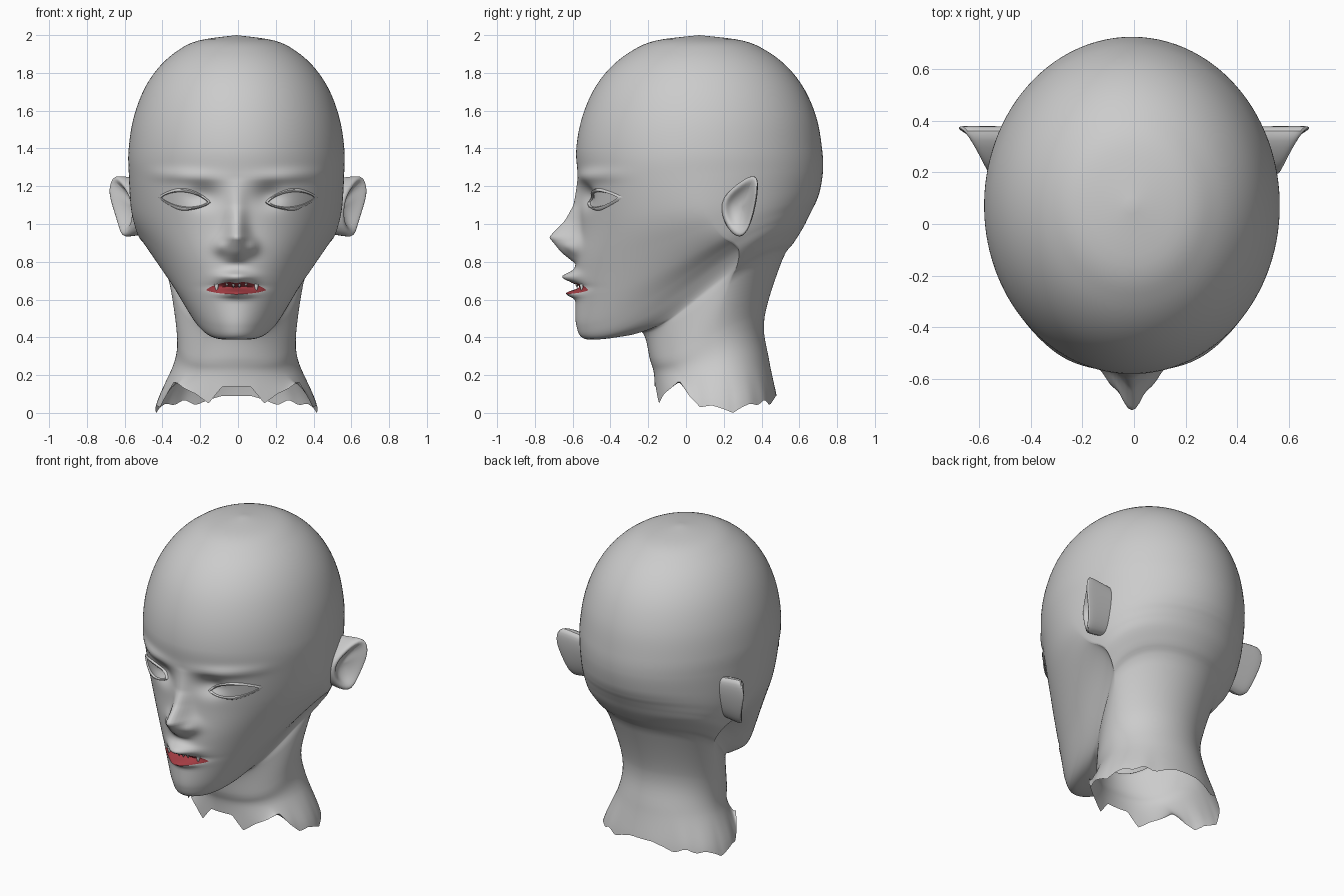
import bpy, bmesh, math
from mathutils import Vector
from mathutils.bvhtree import BVHTree

if "Cube" in bpy.data.objects:
    bpy.data.objects.remove(bpy.data.objects["Cube"])

CX = -0.008  # the face sits slightly off the centre line


def material(name, rgb):
    m = bpy.data.materials.new(name)
    m.diffuse_color = (*rgb, 1)
    m.use_nodes = True
    m.node_tree.nodes["Principled BSDF"].inputs["Base Color"].default_value = m.diffuse_color
    return m


GREY = material("skin_grey", (0.6, 0.6, 0.6))
RED = material("mouth_red", (0.36, 0.045, 0.055))
WHITE = material("tooth_white", (0.95, 0.95, 0.95))


def finish(name, bm, mat, angle=60):
    bmesh.ops.remove_doubles(bm, verts=bm.verts, dist=0.0002)
    bmesh.ops.recalc_face_normals(bm, faces=bm.faces)
    me = bpy.data.meshes.new(name)
    bm.to_mesh(me)
    bm.free()
    ob = bpy.data.objects.new(name, me)
    bpy.context.collection.objects.link(ob)
    me.materials.append(mat)
    bpy.ops.object.select_all(action='DESELECT')
    ob.select_set(True)
    bpy.context.view_layer.objects.active = ob
    bpy.ops.object.shade_smooth_by_angle(angle=math.radians(angle))
    return ob


def loft(bm, rows, closed=True):
    vs = [[bm.verts.new(p) for p in r] for r in rows]
    n = len(rows[0])
    for a, b in zip(vs, vs[1:]):
        for i in range(n if closed else n - 1):
            j = (i + 1) % n
            bm.faces.new((a[i], a[j], b[j], b[i]))
    return vs


def lerp_table(table, v):
    if v <= table[0][0]:
        return table[0][1]
    for (a, p), (b, q) in zip(table, table[1:]):
        if v <= b:
            return p + (q - p) * (v - a) / (b - a)
    return table[-1][1]


def bump(x, z, cx, cz, sx, sz):
    return math.exp(-((x - cx) / sx) ** 2 - ((z - cz) / sz) ** 2)


# Nose profile: height, depth
NOSE = [(.79, 0), (.85, .08), (.93, .155), (.96, .13), (1.02, .075), (1.1, .03), (1.24, 0)]


# Forward relief of the face at a given place
def relief(x, z):
    a = abs(x)
    half = .05 + .03 * math.exp(-((z - .87) / .07) ** 2)
    d = lerp_table(NOSE, z) * math.exp(-(a / half) ** 2)
    d += .022 * bump(a, z, .085, .88, .03, .035)                    # nostril wings
    d += .02 * bump(a, z, .27, 1.25 + .05 * (a - .2), .17, .035)    # brow
    d -= .045 * bump(a, z, .17, 1.15, .08, .06)                     # inner socket
    d += .07 * bump(a, z, 0, .72, .085, .028)                       # upper lip
    d += .05 * bump(a, z, 0, .63, .08, .02)                         # lower lip
    d -= .035 * bump(a, z, 0, .667, .11, .016)                      # open mouth
    return d


# Rounded skull cap rings follow a superellipse
RINGS = []
for z in (2, 1.97, 1.91, 1.82, 1.7, 1.55, 1.39):
    r = max(0, 1 - ((z - 1.28) / .72) ** 2.3) ** .435
    RINGS.append((.07 - .655 * r, z, .07 + .655 * r, z, .575 * r, .07, 1))
# Face, jaw and neck rings: front y, front z, back y, back z, half width, widest y, taper
RINGS += [
    (-.572, 1.24, .725, 1.28, .57, .08, 1), (-.565, 1, .71, 1.18, .56, .1, 1.2),
    (-.585, .8, .69, 1.12, .54, .15, 1.6), (-.585, .6, .67, 1.08, .515, .2, 2.2),
    (-.58, .46, .65, 1.04, .487, .25, 2.9), (-.53, .39, .62, .98, .455, .28, 3.3),
    (-.36, .405, .57, .9, .4, .27, 2.8), (-.235, .43, .51, .81, .355, .23, 1.6),
    (-.19, .28, .415, .5, .315, .15, 1), (-.17, .21, .44, .28, .335, .17, 1),
    (-.165, .1, .48, .1, .43, .2, 1)]
# Torn neck edge: heights every ten degrees from the front, in hundredths
JAG = [(i * 10, h / 100) for i, h in enumerate(
    (14, 14, 5, 10, 13, 17, 9, 3, 4, 2, 0, 3, 5, 4, 7, 4, 7, 9, 9))]
N = 144


def ring_points(k, torn):
    yf, zf, yb, zb, w, ym, taper = k
    pts = []
    for i in range(N):
        u = -math.pi + 2 * math.pi * i / N
        t = u - .4 * math.sin(u)          # more columns on the face
        x, c = w * math.sin(t), math.cos(t)
        y = ym - (ym - yf) * c ** taper if c > 0 else ym - (yb - ym) * c
        f = min(1, max(0, (y - yf) / max(yb - yf, 1e-6)))
        z = zf + (zb - zf) * f * f * (3 - 2 * f)
        z += (lerp_table(JAG, abs(math.degrees(t))) - .1) * torn ** 2
        if y < -.2 and c > 0 and zf > .45:
            y -= relief(x, z) * min(1, (-.2 - y) / .15)
        pts.append((x + CX, y, z))
    return pts


rows = []
last = len(RINGS) - 2
for s in range(last + 1):
    k = [RINGS[min(max(s + o, 0), last + 1)] for o in (-1, 0, 1, 2)]
    n = max(4, round(abs(k[1][1] - k[2][1]) / .012)) if s > 5 else 5
    for j in range(n + (s == last)):
        t = j / n
        q = [b + .5 * t * (c - a + t * (2 * a - 5 * b + 4 * c - d + t * (3 * (b - c) + d - a)))
             for a, b, c, d in zip(*k)]
        rows.append(ring_points(q, t if s == last else 0))
bm = bmesh.new()
loft(bm, rows)
bmesh.ops.remove_doubles(bm, verts=bm.verts, dist=0.0002)
tree = BVHTree.FromBMesh(bm)
finish("head_and_neck", bm, GREY, 75)


def on_face(x, z, lift):
    hit = tree.ray_cast(Vector((x, -2, z)), Vector((0, 1, 0)))[0]
    return Vector((x, (hit.y if hit else -.5) - lift, z))


# Almond shaped plate lying on the face; top and bottom give edge heights for -1..1
def almond(name, cx, hw, top, bottom, mat):
    bm = bmesh.new()
    grid = []
    for i in range(25):
        s = -1 + i / 12
        lo, hi = bottom(s), top(s)
        grid.append([on_face(cx + s * hw, lo + (hi - lo) * j / 8, .005) for j in range(9)])
    loft(bm, grid, False)
    finish(name, bm, mat)
    return [g[0] for g in grid] + [g[-1] for g in grid[-2:0:-1]]


def arch(s):
    return max(0, 1 - s * s) ** .8


# Eyes with thin lid rims
for side, label in ((-1, "left"), (1, "right")):
    edge = almond(label + "_eye", side * .283, .12,
                  lambda s: 1.128 + .012 * side * s + .04 * arch(s),
                  lambda s: 1.128 + .012 * side * s - .036 * arch(s), GREY)
    bm = bmesh.new()
    mid = sum(edge, Vector()) / len(edge)
    rims = []
    for grow, lift in ((0, 0), (.006, .011), (.014, .009), (.022, -.006)):
        rims.append([p + (p - mid).normalized() * grow + Vector((0, -lift, 0)) for p in edge])
    loft(bm, rims)
    finish(label + "_eyelid", bm, GREY)

# Open mouth
almond("mouth", CX - .002, .16,
       lambda s: .65 + .045 * arch(s) - .008 * math.exp(-(s / .15) ** 2),
       lambda s: .65 - .022 * arch(s), RED)


# Teeth: small cones pointing down, fangs at the sides
def tooth(name, x, top, tip, r):
    bm = bmesh.new()
    bmesh.ops.create_cone(bm, cap_ends=True, segments=8, radius1=0.001, radius2=r,
                          depth=top - tip)
    bmesh.ops.translate(bm, verts=bm.verts, vec=on_face(x, (top + tip) / 2, .004))
    finish(name, bm, WHITE)


for side, label in ((-1, "left"), (1, "right")):
    tooth(label + "_fang", CX + side * .105, .682, .63, .013)
    tooth(label + "_front_tooth", CX + side * .016, .695, .662, .015)
    tooth(label + "_side_tooth", CX + side * .05, .695, .668, .014)

# Ears: rim outline, lofted from the head outward and into the hollow
RIM = [Vector(p) for p in (
    (.55, .165, 1.12), (.6, .27, 1.22), (.665, .38, 1.285), (.7, .385, 1.19),
    (.67, .37, 1.09), (.635, .34, .98), (.615, .29, .905), (.55, .21, .97))]
mid = Vector((.61, .29, 1.09))
base = [Vector((.45, mid.y + (p.y - mid.y) * .95, mid.z + (p.z - mid.z) * .85)) for p in RIM]
loops = [base, [b.lerp(p, .6) for b, p in zip(base, RIM)], RIM]
for inward, dx in ((.2, .004), (.45, -.035), (.85, -.055)):
    loops.append([p.lerp(mid, inward) + Vector((dx, 0, 0)) for p in RIM])
for side, label in ((-1, "left"), (1, "right")):
    bm = bmesh.new()
    vs = loft(bm, [[(side * p.x, p.y, p.z) for p in r] for r in loops])
    bm.faces.new(vs[-1])
    ear = finish(label + "_ear", bm, GREY, 80)
    smooth = ear.modifiers.new("smooth", 'SUBSURF')
    smooth.levels = smooth.render_levels = 2
